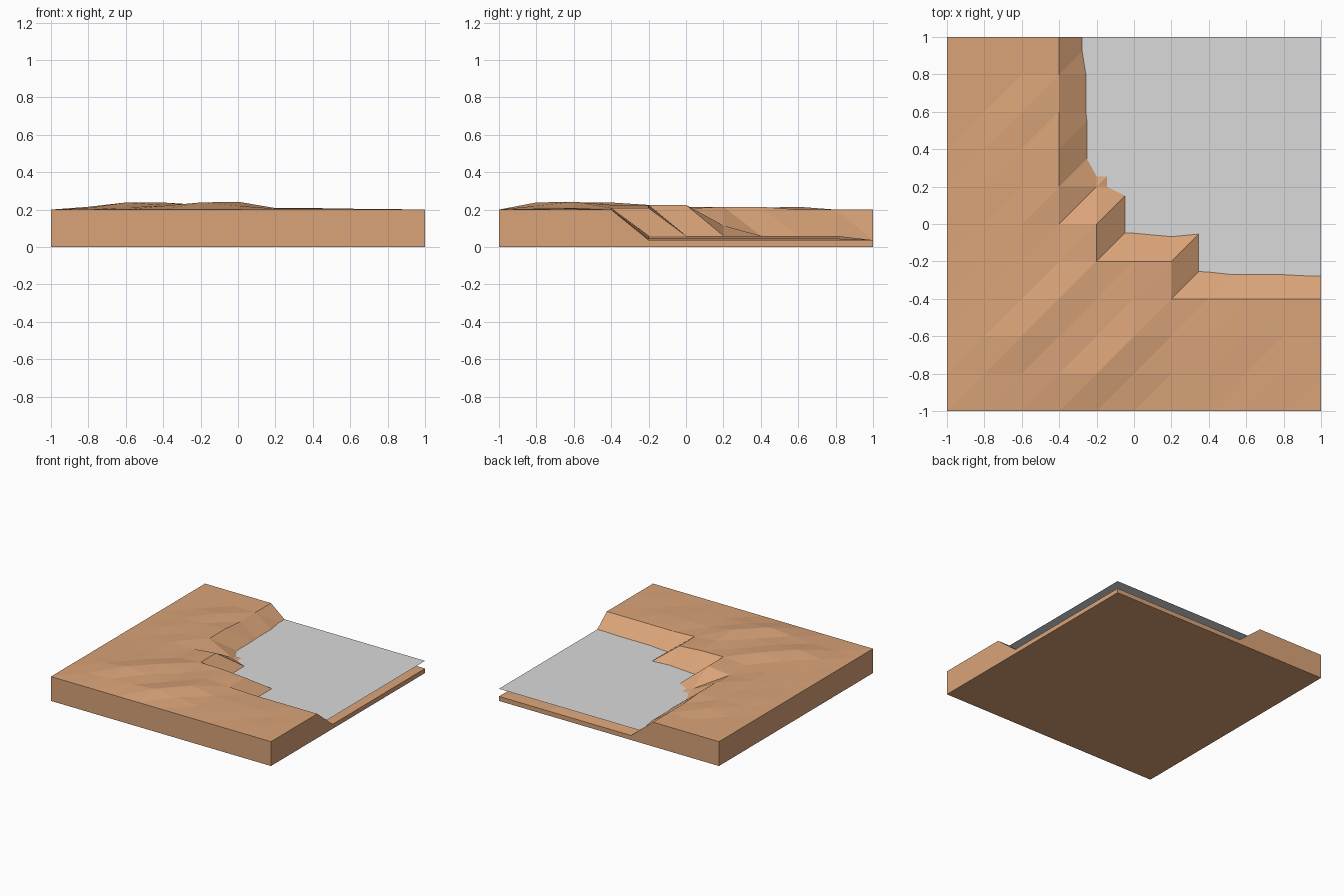
import bpy, bmesh

if "Cube" in bpy.data.objects:
    bpy.data.objects.remove(bpy.data.objects["Cube"])

N, STEP, RIM, BED, WATER = 10, 0.2, 0.20, 0.037, 0.10


def material(name, rgb):
    m = bpy.data.materials.new(name)
    m.diffuse_color = (*rgb, 1)
    m.use_nodes = True
    m.node_tree.nodes["Principled BSDF"].inputs["Base Color"].default_value = m.diffuse_color
    return m


def add_object(name, bm, mat):
    me = bpy.data.meshes.new(name)
    bm.to_mesh(me)
    bm.free()
    me.materials.append(mat)
    ob = bpy.data.objects.new(name, me)
    bpy.context.collection.objects.link(ob)
    return ob


# Bumps of the high ground, thousandths above the rim; rows run from front to back
BUMPS = [
    [8, 12, 20, 38, 20, 5, 5, 0, 3],
    [15, 38, 25, 20, 42, 8, 8, 5, 0],
    [12, 20, 38, 18, 25, 8, 0, 0, 0],
    [10, 15, 10, 25, 22, 8],
    [8, 15, 5, 25],
    [10, 10, 15],
    [5, 10, 15],
    [0, 15, 0],
    [0, 0, 0],
]
# Number of high grid points in each row, front to back; the rest is lake bed
HIGH = [11, 11, 11, 11, 7, 5, 4, 4, 4, 4, 4]


def height(i, j):
    edge = i in (0, N) or j in (0, N)
    if i < HIGH[j]:
        return RIM if edge else RIM + BUMPS[j - 1][i - 1] / 1000
    if edge:
        return BED
    if (i, j) == (4, 6):                      # shallow spur just above the water
        return 0.115
    near_shore = i == HIGH[j] or i >= HIGH[j - 1]
    return 0.06 if near_shore and i < 8 else 0.045


# Terrain block: triangulated grid top, straight skirt and flat base
bm = bmesh.new()
top = [[bm.verts.new((-1 + i * STEP, -1 + j * STEP, height(i, j)))
        for i in range(N + 1)] for j in range(N + 1)]
for j in range(N):
    for i in range(N):
        a, b = top[j][i], top[j][i + 1]
        c, d = top[j + 1][i + 1], top[j + 1][i]
        bm.faces.new((a, b, c))
        bm.faces.new((a, c, d))
loop = ([top[0][i] for i in range(N)] + [top[j][N] for j in range(N)]
        + [top[N][i] for i in range(N, 0, -1)] + [top[j][0] for j in range(N, 0, -1)])
low = [bm.verts.new((v.co.x, v.co.y, 0)) for v in loop]
for k in range(len(loop)):
    n = (k + 1) % len(loop)
    bm.faces.new((low[k], low[n], loop[n], loop[k]))
bm.faces.new(low[::-1])
add_object("terrain", bm, material("tan earth", (0.70, 0.37, 0.19)))

# Water: a flat sheet whose front and left edges are buried in the banks
bm = bmesh.new()
bm.faces.new([bm.verts.new((x, y, WATER))
              for x, y in ((-0.4, -0.4), (1, -0.4), (1, 1), (-0.4, 1))])
add_object("water", bm, material("pale grey water", (0.70, 0.70, 0.70)))
